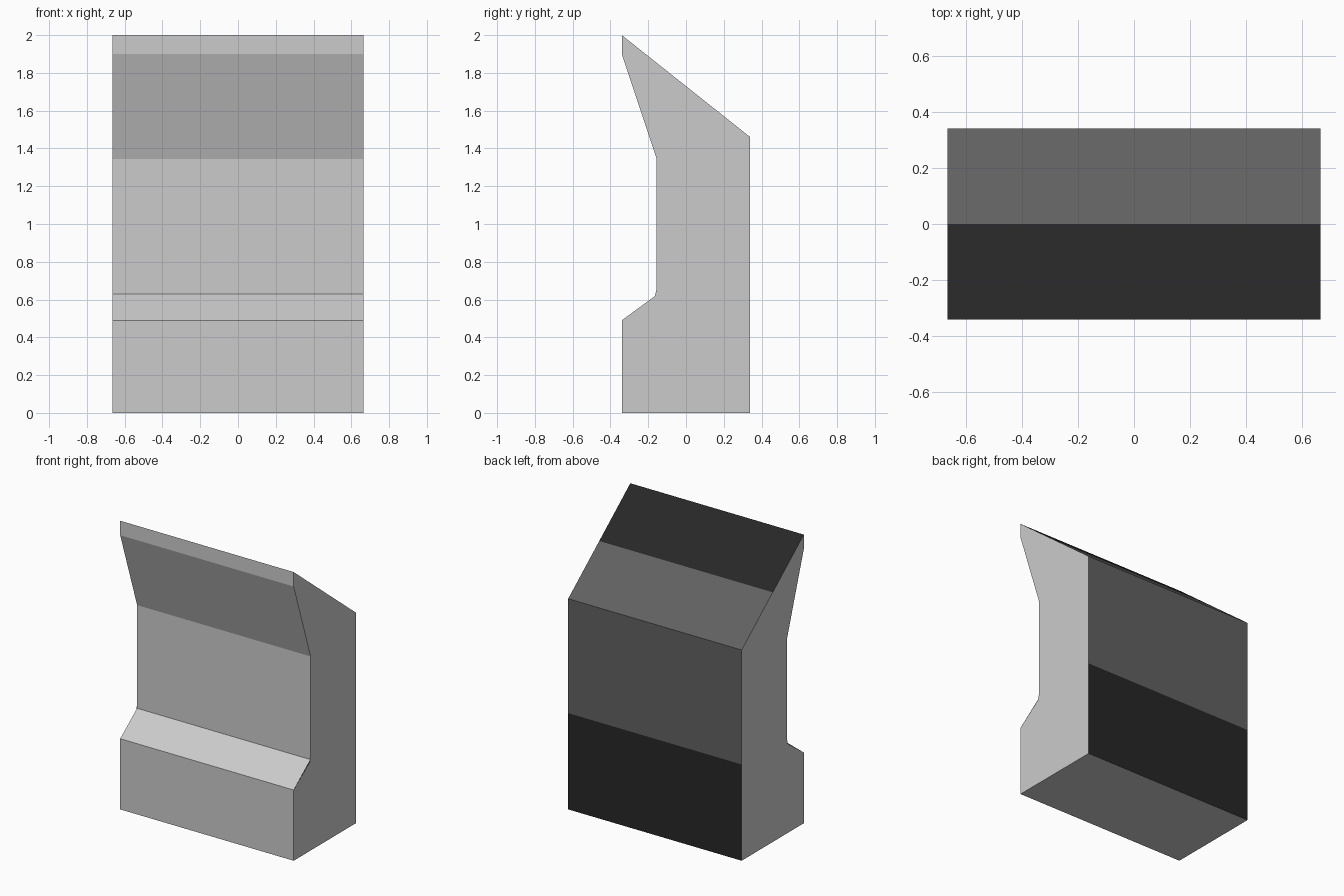
import bpy

if "Cube" in bpy.data.objects:
    bpy.data.objects.remove(bpy.data.objects["Cube"])

HALF_W = 0.665

# Key points of the cabinet profile as (y, z)
BASE_FRONT, BASE_BACK = (-0.34, 0), (0.34, 0)
BACK_MID, BACK_TOP = (0.34, 0.667), (0.34, 1.46)
ROOF_MID, ROOF_FRONT = (0, 1.73), (-0.34, 2.0)
LIP, HOOD = (-0.34, 1.9), (-0.155, 1.345)
LEDGE_IN, LEDGE_OUT = (-0.155, 0.63), (-0.34, 0.49)


def material(name, v):
    m = bpy.data.materials.new(name)
    m.diffuse_color = (v, v, v, 1)
    m.use_nodes = True
    m.node_tree.nodes["Principled BSDF"].inputs["Base Color"].default_value = m.diffuse_color
    return m


def add_mesh(name, verts, faces, mat=None):
    me = bpy.data.meshes.new(name)
    me.from_pydata(verts, [], faces)
    if mat:
        me.materials.append(mat)
    ob = bpy.data.objects.new(name, me)
    bpy.context.collection.objects.link(ob)
    return ob


def strip(name, path, mat=None):
    """Sweep a profile path across the cabinet width."""
    verts = [(x, y, z) for y, z in path for x in (-HALF_W, HALF_W)]
    faces = [(2 * i, 2 * i + 2, 2 * i + 3, 2 * i + 1) for i in range(len(path) - 1)]
    return add_mesh(name, verts, faces, mat)


dark = material("dark_grey", 0.12)
black = material("black", 0.02)

# Front: lip, hood, upright panel, sloped ledge, lower front and floor
strip("front_and_base", [ROOF_FRONT, LIP, HOOD, LEDGE_IN, LEDGE_OUT, BASE_FRONT, BASE_BACK])

# Back and sloping roof in two tones
strip("lower_back", [BASE_BACK, BACK_MID], black)
strip("upper_back_and_roof", [BACK_MID, BACK_TOP, ROOF_MID], dark)
strip("front_roof", [ROOF_MID, ROOF_FRONT], black)

# Side panels, with a small chamfer at the inner end of the ledge
side = [BASE_FRONT, BASE_BACK, BACK_TOP, ROOF_FRONT, LIP, HOOD,
        (-0.155, 0.66), (-0.165, 0.618), LEDGE_OUT]
for name, x, pts in (("right_side", HALF_W, side), ("left_side", -HALF_W, side[::-1])):
    add_mesh(name, [(x, y, z) for y, z in pts], [tuple(range(len(pts)))])
